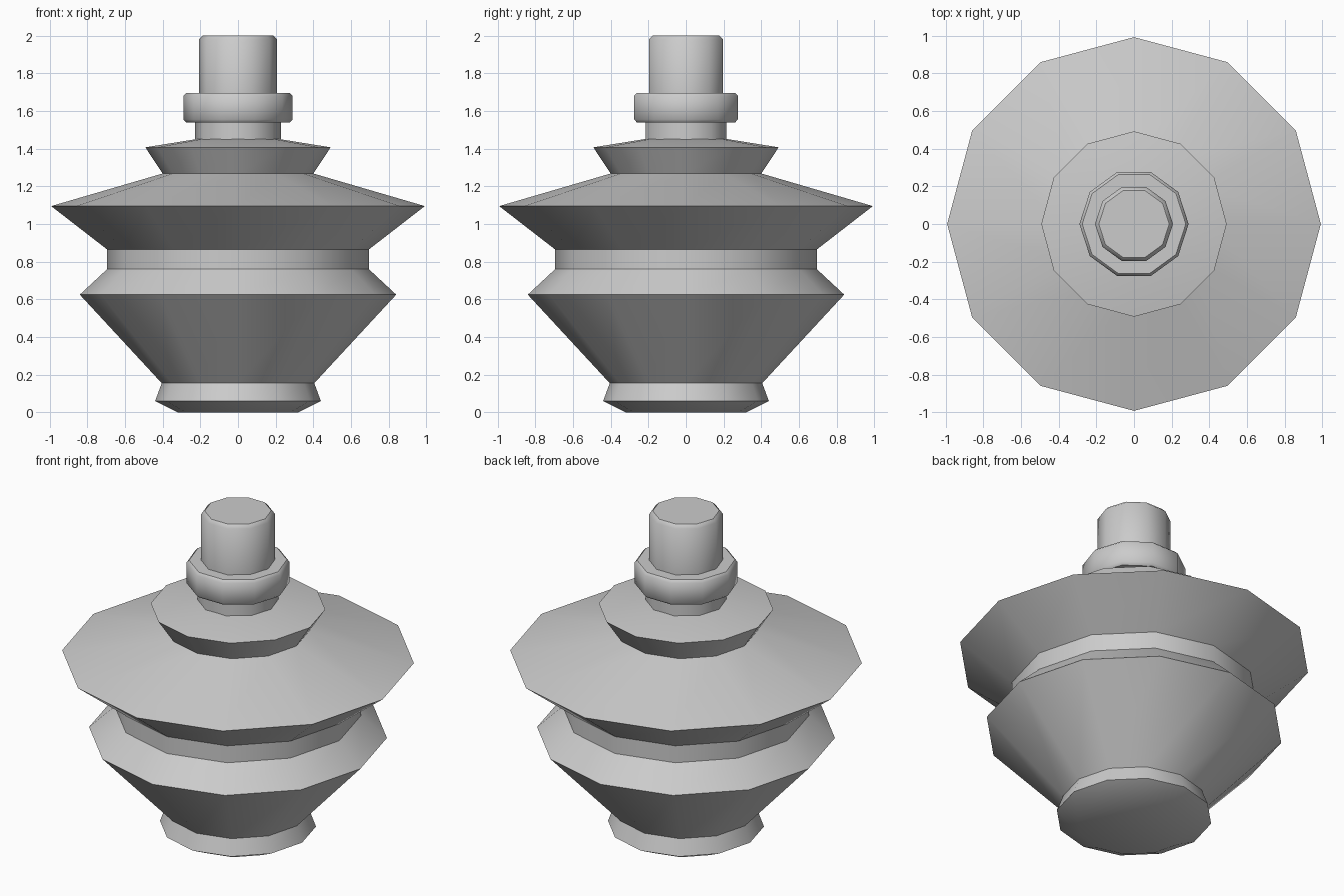
import bpy, bmesh, math

if "Cube" in bpy.data.objects:
    bpy.data.objects.remove(bpy.data.objects["Cube"])


def lathe(name, profile, sides, smooth_deg):
    """Closed solid of revolution from (radius, z) points, first vertex on +x."""
    bm = bmesh.new()
    rings = []
    for r, z in profile:
        rings.append([bm.verts.new((r * math.cos(2 * math.pi * i / sides),
                                    r * math.sin(2 * math.pi * i / sides), z))
                      for i in range(sides)])
    for lo, hi in zip(rings, rings[1:]):
        for i in range(sides):
            j = (i + 1) % sides
            bm.faces.new((lo[i], lo[j], hi[j], hi[i]))
    bm.faces.new(rings[0][::-1])
    bm.faces.new(rings[-1])
    mesh = bpy.data.meshes.new(name)
    bm.to_mesh(mesh)
    bm.free()
    obj = bpy.data.objects.new(name, mesh)
    bpy.context.collection.objects.link(obj)
    bpy.ops.object.select_all(action='DESELECT')
    obj.select_set(True)
    bpy.context.view_layer.objects.active = obj
    bpy.ops.object.shade_smooth_by_angle(angle=math.radians(smooth_deg))
    return obj


# Twelve-sided flared body: foot, lower cone, waist, wide skirt, upper fin
lathe("body", [(0.32, 0), (0.44, 0.06), (0.405, 0.155), (0.84, 0.625),
               (0.695, 0.76), (0.695, 0.865), (0.992, 1.095),
               (0.40, 1.268), (0.492, 1.407), (0.225, 1.45)], 12, 40)

# Ten-sided neck under the collar
lathe("neck", [(0.227, 1.43), (0.227, 1.55)], 10, 46)

# Collar with small chamfers
lathe("collar", [(0.275, 1.54), (0.29, 1.555), (0.29, 1.68), (0.275, 1.695)], 10, 46)

# Top stem with chamfered rim
lathe("stem", [(0.207, 1.68), (0.207, 1.98), (0.187, 2.0)], 10, 46)
